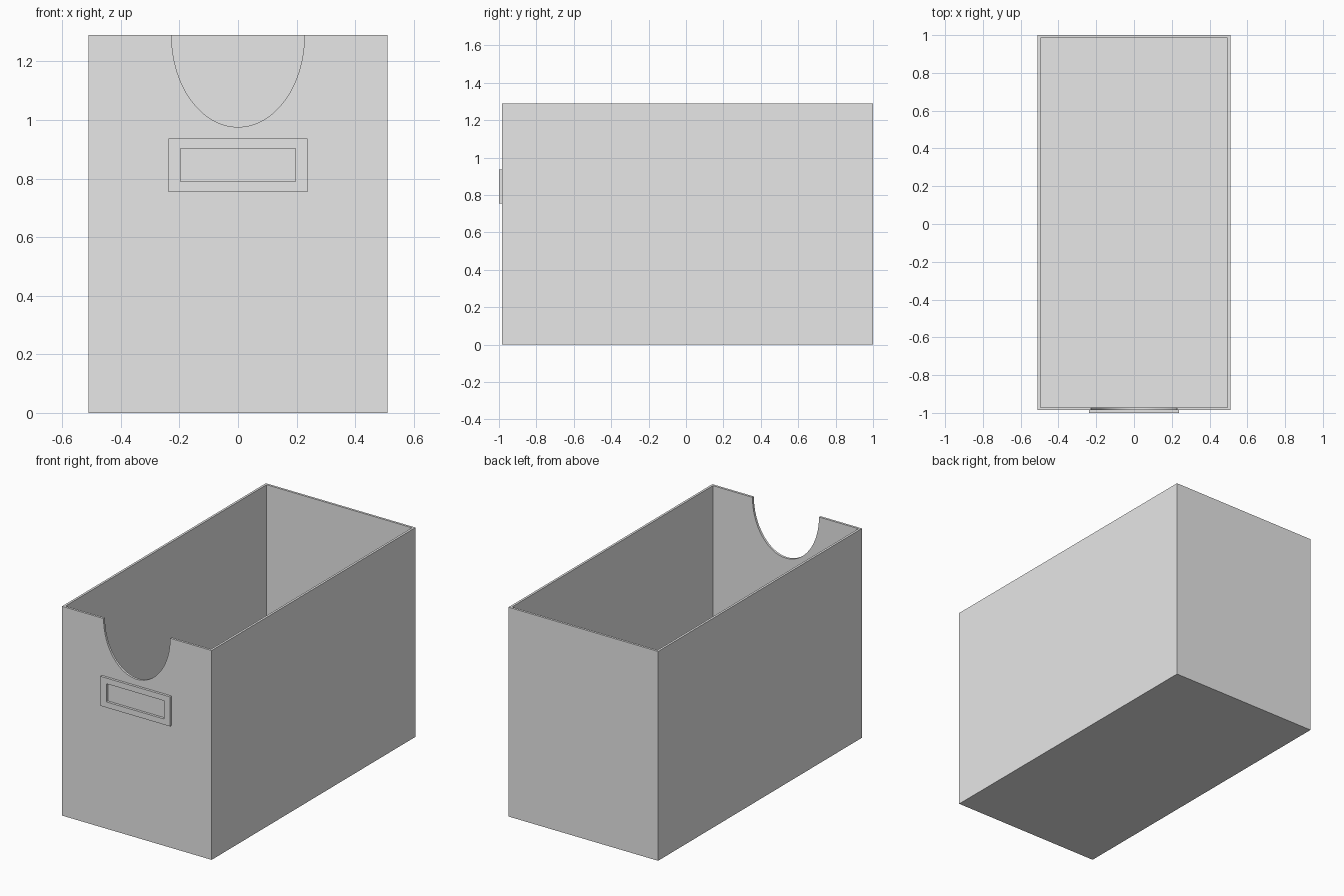
import bpy
import math

cube = bpy.data.objects.get("Cube")
if cube:
    bpy.data.objects.remove(cube, do_unlink=True)

# Main dimensions
HALF_W, FRONT, BACK, HEIGHT, WALL = 0.51, -0.985, 1.0, 1.29, 0.014
NOTCH_RX, NOTCH_DEPTH = 0.227, 0.314

grey = bpy.data.materials.new("plain grey")
grey.use_nodes = True
grey.diffuse_color = (0.8, 0.8, 0.8, 1)
grey.node_tree.nodes["Principled BSDF"].inputs["Base Color"].default_value = (0.8, 0.8, 0.8, 1)


def box(name, low, high):
    """Box between two opposite corners."""
    bpy.ops.mesh.primitive_cube_add(size=1, location=[(a + b) / 2 for a, b in zip(low, high)])
    obj = bpy.context.object
    obj.name = name
    obj.scale = [b - a for a, b in zip(low, high)]
    bpy.ops.object.transform_apply(location=False, rotation=False, scale=True)
    obj.data.materials.append(grey)
    return obj


def cut(target, cutter):
    """Subtract the cutter, then discard it."""
    cutter.hide_render = True
    mod = target.modifiers.new("cut", "BOOLEAN")
    mod.operation, mod.solver, mod.object = "DIFFERENCE", "EXACT", cutter
    bpy.context.view_layer.objects.active = target
    bpy.ops.object.modifier_apply(modifier=mod.name)
    bpy.data.objects.remove(cutter, do_unlink=True)


# Open-topped bin with thin walls
bin_body = box("bin_body", (-HALF_W, FRONT, 0), (HALF_W, BACK, HEIGHT))
cut(bin_body, box("hollow_cutter", (-HALF_W + WALL, FRONT + WALL, WALL),
                  (HALF_W - WALL, BACK - WALL, HEIGHT + 0.1)))

# Half-oval hand notch in the front wall
bpy.ops.mesh.primitive_cylinder_add(vertices=64, radius=1, depth=0.2,
                                    location=(0, FRONT, HEIGHT), rotation=(math.pi / 2, 0, 0))
notch = bpy.context.object
notch.name = "notch_cutter"
notch.scale = (NOTCH_RX, NOTCH_DEPTH, 1)
notch.data.materials.append(grey)
cut(bin_body, notch)

# Raised label frame with an open window
label_frame = box("label_frame", (-0.237, -1, 0.755), (0.237, FRONT, 0.937))
cut(label_frame, box("window_cutter", (-0.197, -1.1, 0.79), (0.197, -0.9, 0.902)))

# Smooth notch rim, crisp corners elsewhere
bpy.ops.object.select_all(action="DESELECT")
bin_body.select_set(True)
bpy.context.view_layer.objects.active = bin_body
bpy.ops.object.shade_smooth_by_angle(angle=math.radians(30))
